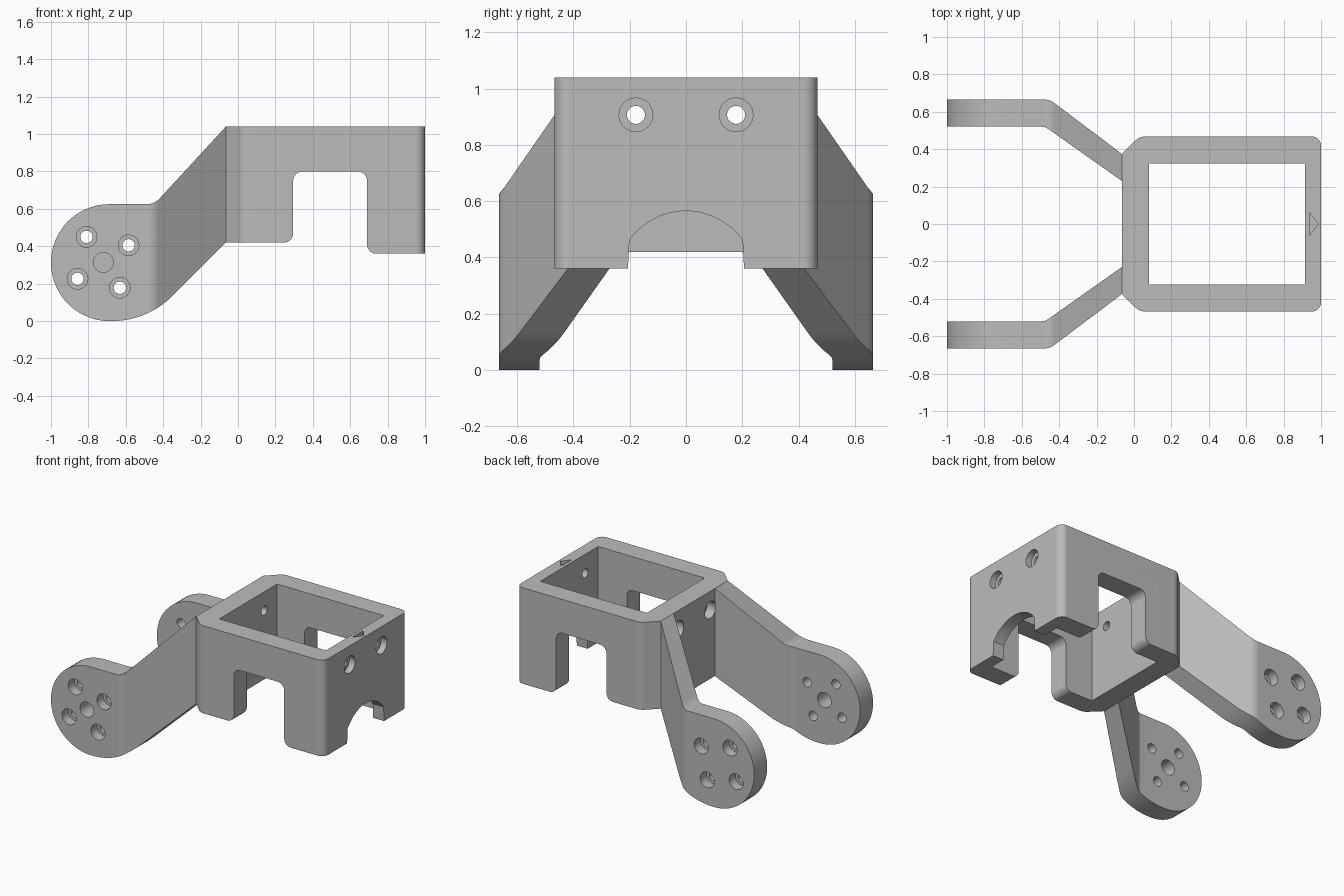
import bpy, bmesh, math
from mathutils import Vector

if "Cube" in bpy.data.objects:
    bpy.data.objects.remove(bpy.data.objects["Cube"])

grey = bpy.data.materials.new("mid grey plastic")
grey.diffuse_color = (0.5, 0.5, 0.5, 1)
grey.use_nodes = True
grey.node_tree.nodes["Principled BSDF"].inputs["Base Color"].default_value = grey.diffuse_color


def rounded(corners, n=10):
    """Polygon from (a, b, tangent length) corners, each rounded by a circular arc."""
    out = []
    for i, (a, b, t) in enumerate(corners):
        p = Vector((a, b))
        if t == 0:
            out.append(p)
            continue
        d0 = (Vector(corners[i - 1][:2]) - p).normalized()
        d1 = (Vector(corners[(i + 1) % len(corners)][:2]) - p).normalized()
        w = math.sin(d0.angle(d1) / 2)
        for k in range(n + 1):
            u = k / n
            c0, c1, c2 = (1 - u) ** 2, 2 * w * u * (1 - u), u * u
            out.append(((p + d0 * t) * c0 + p * c1 + (p + d1 * t) * c2) / (c0 + c1 + c2))
    return out


def circle(a, b, r, n=32):
    return [(a + r * math.cos(2 * math.pi * k / n), b + r * math.sin(2 * math.pi * k / n))
            for k in range(n)]


def prism(name, pts, axis, lo, hi):
    """Extrude a 2D outline along an axis from lo to hi."""
    place = {"x": lambda a, b, h: (h, a, b),
             "y": lambda a, b, h: (a, h, b),
             "z": lambda a, b, h: (a, b, h)}[axis]
    bm = bmesh.new()
    low = [bm.verts.new(place(a, b, lo)) for a, b in pts]
    top = [bm.verts.new(place(a, b, hi)) for a, b in pts]
    bm.faces.new(low)
    bm.faces.new(top)
    for i in range(len(pts)):
        j = (i + 1) % len(pts)
        bm.faces.new((low[i], low[j], top[j], top[i]))
    bmesh.ops.recalc_face_normals(bm, faces=bm.faces)
    me = bpy.data.meshes.new(name)
    bm.to_mesh(me)
    bm.free()
    me.materials.append(grey)
    ob = bpy.data.objects.new(name, me)
    bpy.context.collection.objects.link(ob)
    return ob


def combine(ob, other, op="DIFFERENCE"):
    """Boolean, applied at once; the cutter is removed."""
    m = ob.modifiers.new("cut", "BOOLEAN")
    m.operation, m.solver, m.object = op, "EXACT", other
    bpy.context.view_layer.update()
    me = bpy.data.meshes.new_from_object(ob.evaluated_get(bpy.context.evaluated_depsgraph_get()))
    ob.modifiers.clear()
    ob.data = me
    bpy.data.objects.remove(other)


def finish(ob):
    bpy.ops.object.select_all(action="DESELECT")
    ob.select_set(True)
    bpy.context.view_layer.objects.active = ob
    bpy.ops.object.shade_smooth_by_angle(angle=math.radians(30))
    wn = ob.modifiers.new("even shading", "WEIGHTED_NORMAL")
    wn.keep_sharp = True


# Box frame: plan outline crossed with the stepped side profile
plan = rounded([(-0.065, -0.375, 0), (0.03, -0.468, 0.03), (1, -0.468, 0.05),
                (1, 0.468, 0.05), (0.03, 0.468, 0.03), (-0.065, 0.375, 0)])
side = rounded([(-0.2, 1.04, 0), (-0.2, 0.42, 0), (0.295, 0.42, 0.05), (0.295, 0.8, 0.05),
                (0.69, 0.8, 0.05), (0.69, 0.36, 0.05), (1.2, 0.36, 0), (1.2, 1.04, 0)])
frame = prism("box_frame", plan, "z", 0.2, 1.2)
combine(frame, prism("side_profile", side, "y", -0.6, 0.6), "INTERSECT")

# Rectangular opening
combine(frame, prism("opening", [(0.08, -0.323), (0.915, -0.323), (0.915, 0.323), (0.08, 0.323)],
                     "z", 0.1, 1.3))

# Arch under the front wall: two equal arcs per side
R, A, N = 0.25, math.radians(53.5), 14
half = [(R * math.sin(A * k / N), 0.565 - R + R * math.cos(A * k / N)) for k in range(N + 1)]
cy, cz = 2 * R * math.sin(A), 0.565 - 2 * R + 2 * R * math.cos(A)
half += [(cy - R * math.sin(A * k / N), cz + R - R * math.cos(A * k / N) - 2 * R
          + 2 * R * math.cos(A * k / N)) for k in range(N - 1, -1, -1)]
base = half[-1][1]
half = [(y, 0.565 - (0.565 - z) * 0.205 / (0.565 - base)) for y, z in half]
arch = [(-y, z) for y, z in reversed(half[1:])] + half + [(cy, 0.2), (-cy, 0.2)]
combine(frame, prism("arch", arch, "x", 0.72, 1.2))

# Screw holes through both end walls, with counterbores outside
for y in (-0.178, 0.178):
    combine(frame, prism("screw_hole", circle(y, 0.907, 0.032), "x", -0.3, 1.2))
    combine(frame, prism("counterbore", circle(y, 0.907, 0.06), "x", 0.955, 1.2))
    combine(frame, prism("counterbore", circle(y, 0.907, 0.06), "x", -0.3, 0.0))

# Engraved direction arrow on the rim
combine(frame, prism("arrow", [(0.938, -0.06), (0.986, 0), (0.938, 0.06)], "z", 1.015, 1.2))
finish(frame)

# Arms: cranked plan crossed with the rounded paddle profile
paddle = rounded([(-1, 0, 0.3125), (-0.485, 0, 0.19), (-0.065, 0.42, 0), (-0.065, 1.04, 0),
                  (-0.447, 0.625, 0.04), (-1, 0.625, 0.3125)], 20)
for name, s in (("front_arm", -1), ("back_arm", 1)):
    crank = rounded([(-1.1, 0.52 * s, 0), (-0.475, 0.52 * s, 0.02), (-0.065, 0.23 * s, 0),
                     (-0.065, 0.375 * s, 0), (-0.45, 0.665 * s, 0.03), (-1.1, 0.665 * s, 0)])
    arm = prism(name, crank, "z", -0.2, 1.3)
    combine(arm, prism("paddle", paddle, "y", -1, 1), "INTERSECT")
    # Ring of four screw holes with outer counterbores
    for x, z in ((-0.81, 0.45), (-0.585, 0.405), (-0.858, 0.226), (-0.632, 0.178)):
        combine(arm, prism("hole", circle(x, z, 0.033), "y", -1, 1))
        combine(arm, prism("counterbore", circle(x, z, 0.055), "y",
                           *sorted((0.595 * s, 1.0 * s))))
    # Pivot hole in the front arm only
    if s < 0:
        combine(arm, prism("pivot_hole", circle(-0.72, 0.314, 0.053), "y", -1, 0))
    finish(arm)
